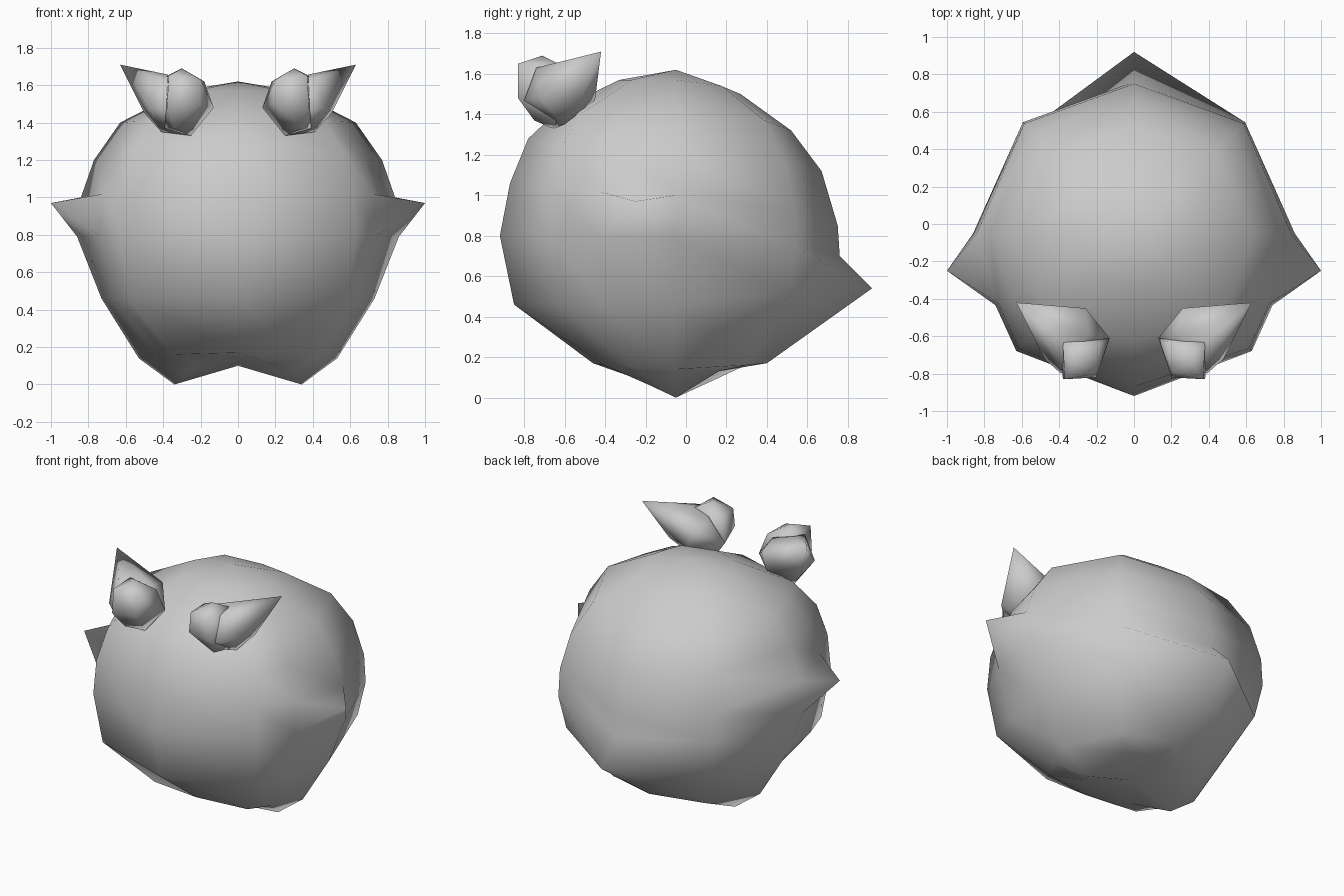
import bpy, bmesh, math
from mathutils import Vector

if "Cube" in bpy.data.objects:
    bpy.data.objects.remove(bpy.data.objects["Cube"], do_unlink=True)

grey = bpy.data.materials.new("plain_grey")
grey.use_nodes = True
colour = (0.6, 0.6, 0.6, 1)
grey.diffuse_color = colour
grey.node_tree.nodes["Principled BSDF"].inputs["Base Color"].default_value = colour


def finish(bm, name):
    bmesh.ops.recalc_face_normals(bm, faces=bm.faces[:])
    for face in bm.faces:
        face.smooth = True
    mesh = bpy.data.meshes.new(name)
    bm.to_mesh(mesh)
    bm.free()
    mesh.materials.append(grey)
    obj = bpy.data.objects.new(name, mesh)
    bpy.context.collection.objects.link(obj)


def hull(name, points, side):
    bm = bmesh.new()
    verts = [bm.verts.new((x * side, y, z)) for x, y, z in points]
    bmesh.ops.convex_hull(bm, input=verts)
    loose = [v for v in bm.verts if not v.link_faces]
    bmesh.ops.delete(bm, geom=loose, context="VERTS")
    finish(bm, name)


# Body rings from top to bottom: (radius, height) every 45 degrees, front to back
RINGS = [
    ((.28, 1.57), (.31, 1.57), (.30, 1.57), (.32, 1.54), (.32, 1.50)),
    ((.57, 1.43), (.65, 1.41), (.63, 1.40), (.62, 1.37), (.57, 1.32)),
    ((.73, 1.28), (.80, 1.24), (.77, 1.20), (.76, 1.17), (.72, 1.12)),
    ((.82, 1.06), (.87, 1.03), (.84, 1.00), (.83, .93), (.80, .85)),
    ((.87, .80), (.89, .80), (.86, .79), (.84, .74), (.81, .70)),
    ((.80, .46), (.83, .46), (.73, .46), (.79, .52), (.97, .54)),  # tail at back
    ((.41, .17), (.50, .16), (.53, .14), (.49, .16), (.45, .17)),
    ((.27, .15), (.30, .10), (.34, .00), (.30, .13), (.27, .14)),  # feet at sides
]
CENTRE_Y = -.05
FIN_TIP = (1, -.25, .97)
FIN_RING = 3


def half_ring(ring):
    points = []
    for i, (r, z) in enumerate(ring):
        a = math.pi * i / 4
        points.append(Vector((r * math.sin(a), CENTRE_Y - r * math.cos(a), z)))
    # Extra column at the front edge of the fin
    points.insert(2, points[2].lerp(points[1], .61))
    points[2].x *= 1.03
    return points


bm = bmesh.new()
loops = []
for ring in RINGS:
    half = half_ring(ring)
    mirrored = [Vector((-p.x, p.y, p.z)) for p in half[-2:0:-1]]
    loops.append([bm.verts.new(p) for p in half + mirrored])
top = bm.verts.new((0, CENTRE_Y, 1.62))
bottom = bm.verts.new((0, CENTRE_Y, .10))
count = len(loops[0])
fin_columns = {2: 1, count - 3: -1}
for i in range(count):
    j = (i + 1) % count
    bm.faces.new((top, loops[0][i], loops[0][j]))
    bm.faces.new((bottom, loops[-1][j], loops[-1][i]))
    for k, (upper, lower) in enumerate(zip(loops, loops[1:])):
        quad = (upper[i], lower[i], lower[j], upper[j])
        if k == FIN_RING and i in fin_columns:
            # Pull this panel out into a pointed fin
            x, y, z = FIN_TIP
            tip = bm.verts.new((x * fin_columns[i], y, z))
            for n in range(4):
                bm.faces.new((quad[n], quad[(n + 1) % 4], tip))
        else:
            bm.faces.new(quad)
finish(bm, "body")

# Eyeballs and pointed eyelids
EYE = [(.20, -.80, 1.63), (.37, -.83, 1.65), (.20, -.82, 1.50), (.38, -.83, 1.48),
       (.30, -.71, 1.69), (.18, -.63, 1.62), (.38, -.63, 1.65), (.13, -.61, 1.48),
       (.25, -.66, 1.33), (.34, -.75, 1.37), (.40, -.62, 1.37)]
LID = [(.63, -.42, 1.71), (.13, -.61, 1.48), (.26, -.45, 1.58), (.24, -.60, 1.62),
       (.39, -.62, 1.66), (.48, -.72, 1.48), (.25, -.65, 1.33), (.41, -.60, 1.35),
       (.50, -.53, 1.45), (.30, -.45, 1.47), (.39, -.80, 1.47), (.39, -.74, 1.63)]
for label, side in (("left", 1), ("right", -1)):
    hull(label + "_eye", EYE, side)
    hull(label + "_eyelid", LID, side)
